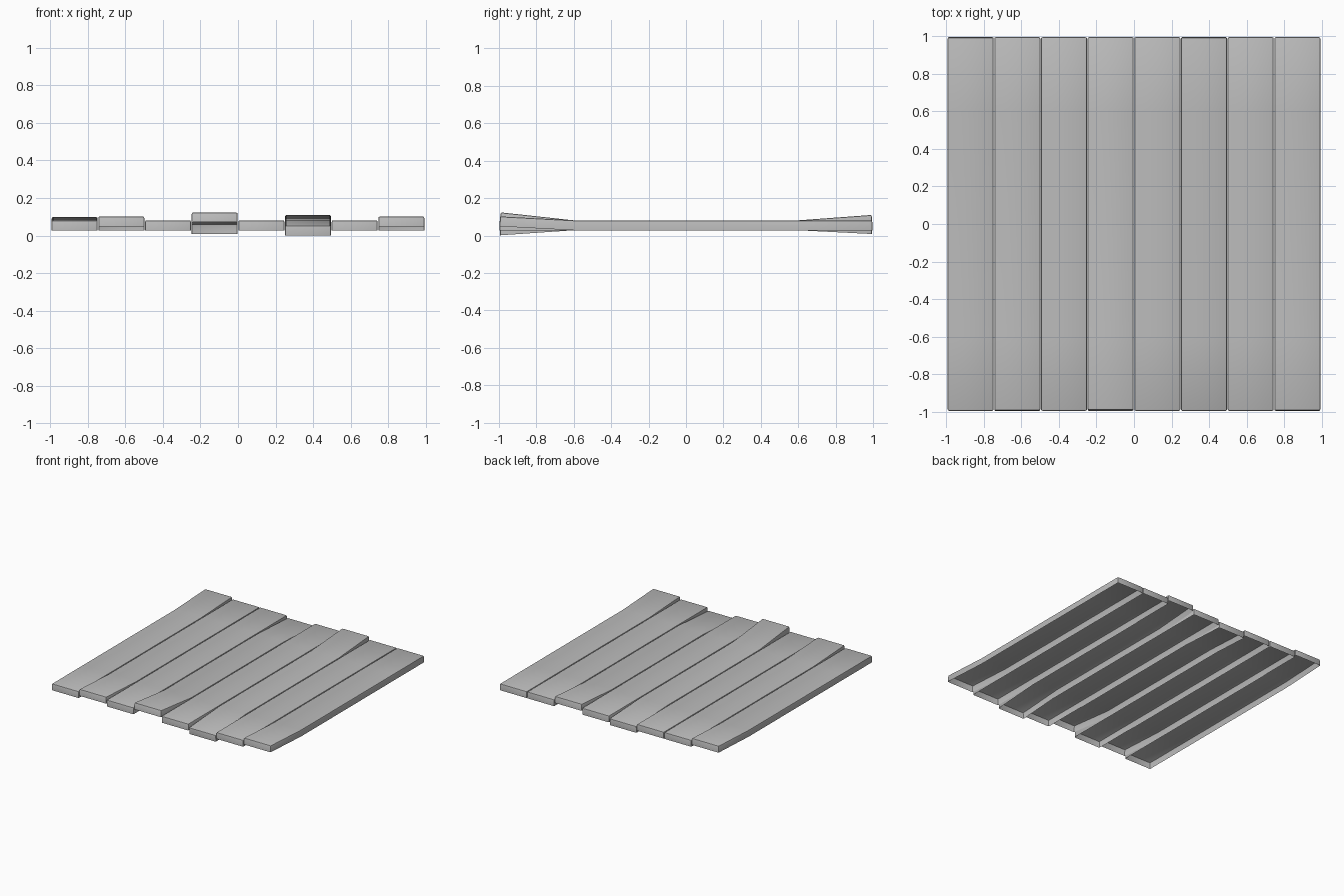
import bpy, bmesh, math
from mathutils import Matrix, Vector

if "Cube" in bpy.data.objects:
    bpy.data.objects.remove(bpy.data.objects["Cube"], do_unlink=True)

# Weathered grey, shared by every plank
grey = bpy.data.materials.new("plank_grey")
grey.use_nodes = True
colour = (0.5, 0.5, 0.5, 1)
grey.diffuse_color = colour
grey.node_tree.nodes["Principled BSDF"].inputs["Base Color"].default_value = colour

PITCH, GAP = 0.2488, 0.004
LENGTH, HEIGHT, BASE = 1.992, 0.053, 0.028
BEND = 0.6  # distance from the middle where the ends start to warp

# Rise of each plank's (front, back) end, from -x to +x
WARPS = [(0, 0.018), (0.021, 0), (0, 0), (0.043, -0.02),
         (0, 0), (-0.027, 0.029), (0, 0), (0.021, 0)]


def warp_end(bm, side, rise):
    """Tilt one end of a plank up or down about its bend line."""
    pivot = Vector((0, side * BEND, BASE + HEIGHT / 2))
    angle = side * math.atan2(rise, LENGTH / 2 - BEND)
    end = [v for v in bm.verts if v.co.y * side > BEND + 0.01]
    bmesh.ops.rotate(bm, verts=end, cent=pivot, matrix=Matrix.Rotation(angle, 3, 'X'))


def make_plank(index, front_rise, back_rise):
    bm = bmesh.new()
    bmesh.ops.create_cube(bm, size=1)
    bmesh.ops.scale(bm, vec=(PITCH - GAP, LENGTH, HEIGHT), verts=bm.verts)
    x = (index - (len(WARPS) - 1) / 2) * PITCH
    bmesh.ops.translate(bm, vec=(x, 0, BASE + HEIGHT / 2), verts=bm.verts)

    # Open underside
    bottom = [f for f in bm.faces if f.normal.z < -0.9]
    bmesh.ops.delete(bm, geom=bottom, context='FACES')

    # Softened top rim and corners
    rim = [e for e in bm.edges if not e.is_boundary]
    bmesh.ops.bevel(bm, geom=rim, offset=0.008, segments=2, profile=0.5, affect='EDGES')

    # Bend lines, then the warped ends
    for side in (-1, 1):
        bmesh.ops.bisect_plane(bm, geom=bm.verts[:] + bm.edges[:] + bm.faces[:],
                               plane_co=(0, side * BEND, 0), plane_no=(0, 1, 0))
    warp_end(bm, -1, front_rise)
    warp_end(bm, 1, back_rise)

    mesh = bpy.data.meshes.new(f"plank_{index + 1}")
    bm.to_mesh(mesh)
    bm.free()
    mesh.materials.append(grey)
    plank = bpy.data.objects.new(f"plank_{index + 1}", mesh)
    bpy.context.collection.objects.link(plank)
    return plank


planks = [make_plank(i, *rises) for i, rises in enumerate(WARPS)]

# Smooth shading with sharp edges kept
bpy.ops.object.select_all(action='DESELECT')
for plank in planks:
    plank.select_set(True)
bpy.context.view_layer.objects.active = planks[0]
bpy.ops.object.shade_smooth_by_angle(angle=math.radians(40))
